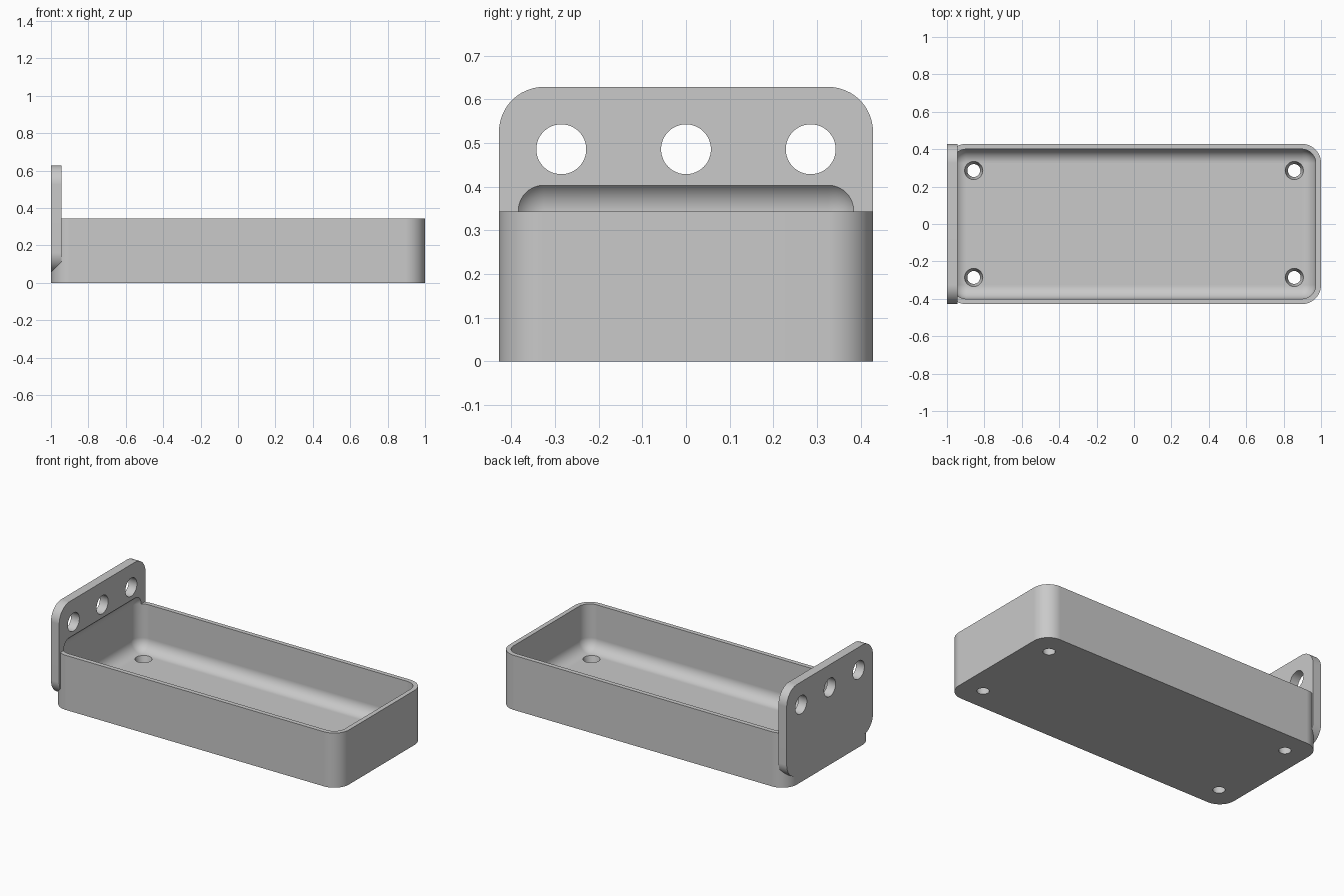
import bpy
import bmesh
from math import cos, sin, pi
from mathutils import Matrix, Vector

if "Cube" in bpy.data.objects:
    bpy.data.objects.remove(bpy.data.objects["Cube"], do_unlink=True)

# Main dimensions
MM = 2 / 70
HALF_Y = 15 * MM
CORNER = 3.6 * MM
WALL = MM
TRAY_TOP = 12 * MM
PLATE_BOTTOM, PLATE_TOP = 2 * MM, 22 * MM
PLATE_THICK = 2 * MM
FLOOR = 2 * MM
STEPS = 12


def make_object(name, bm):
    bmesh.ops.recalc_face_normals(bm, faces=bm.faces)
    mesh = bpy.data.meshes.new(name)
    bm.to_mesh(mesh)
    bm.free()
    obj = bpy.data.objects.new(name, mesh)
    bpy.context.collection.objects.link(obj)
    return obj


def rounded_prism(name, low, high, radius, place, depth):
    """Extrude a rounded rectangle; place maps its (u, v) to 3D."""
    bm = bmesh.new()
    corners = [(high[0] - radius, high[1] - radius), (low[0] + radius, high[1] - radius),
               (low[0] + radius, low[1] + radius), (high[0] - radius, low[1] + radius)]
    verts = []
    for quarter, (u, v) in enumerate(corners):
        for i in range(STEPS + 1):
            a = (quarter + i / STEPS) * pi / 2
            verts.append(bm.verts.new(place(u + radius * cos(a), v + radius * sin(a))))
    face = bm.faces.new(verts)
    extruded = bmesh.ops.extrude_face_region(bm, geom=[face])["geom"]
    bmesh.ops.translate(bm, vec=depth, verts=[g for g in extruded if isinstance(g, bmesh.types.BMVert)])
    return make_object(name, bm)


def rounded_box(name, low, high, radius):
    bm = bmesh.new()
    bmesh.ops.create_cube(bm, size=1)
    bmesh.ops.scale(bm, vec=high - low, verts=bm.verts)
    bmesh.ops.translate(bm, vec=(low + high) / 2, verts=bm.verts)
    bmesh.ops.bevel(bm, geom=list(bm.edges), offset=radius, segments=STEPS,
                    profile=0.5, affect='EDGES')
    return make_object(name, bm)


def round_cutter(name, bottom_radius, top_radius, depth, matrix):
    bm = bmesh.new()
    bmesh.ops.create_cone(bm, cap_ends=True, segments=48, radius1=bottom_radius,
                          radius2=top_radius, depth=depth, matrix=matrix)
    return make_object(name, bm)


def combine(target, tool, operation):
    mod = target.modifiers.new(operation.lower(), 'BOOLEAN')
    mod.operation, mod.solver, mod.object = operation, 'EXACT', tool
    bpy.context.view_layer.objects.active = target
    bpy.ops.object.modifier_apply(modifier=mod.name)
    bpy.data.objects.remove(tool, do_unlink=True)


# Tray block and upright mounting plate
tray = rounded_prism("mounting_tray", (-1, -HALF_Y), (1, HALF_Y), CORNER,
                     lambda u, v: (u, v, 0), (0, 0, TRAY_TOP))
plate = rounded_prism("mounting_plate", (-HALF_Y, PLATE_BOTTOM), (HALF_Y, PLATE_TOP), CORNER,
                      lambda u, v: (-1, u, v), (PLATE_THICK, 0, 0))
combine(tray, plate, 'UNION')

# Soft-edged cavity, which also bites a shallow recess into the plate
cavity = rounded_box("cavity_cutter", Vector((-1 + WALL, -HALF_Y + WALL, FLOOR)),
                     Vector((1 - WALL, HALF_Y - WALL, 0.419)), CORNER - WALL)
combine(tray, cavity, 'DIFFERENCE')

# Three holes through the plate
for y in (-10 * MM, 0, 10 * MM):
    spot = Matrix.Translation((-1 + PLATE_THICK / 2, y, 17 * MM)) @ Matrix.Rotation(pi / 2, 4, 'Y')
    combine(tray, round_cutter("plate_hole_cutter", 2 * MM, 2 * MM, 4 * MM, spot), 'DIFFERENCE')

# Four tapered screw holes through the floor
for x in (-30 * MM, 30 * MM):
    for y in (-10 * MM, 10 * MM):
        spot = Matrix.Translation((x, y, FLOOR / 2))
        combine(tray, round_cutter("floor_hole_cutter", 0.95 * MM, 1.95 * MM, 4 * MM, spot), 'DIFFERENCE')

# Grey finish
grey = bpy.data.materials.new("light_grey")
grey.use_nodes = True
colour = (0.585, 0.585, 0.585, 1)
grey.diffuse_color = colour
grey.node_tree.nodes["Principled BSDF"].inputs["Base Color"].default_value = colour
tray.data.materials.clear()
tray.data.materials.append(grey)
for poly in tray.data.polygons:
    poly.material_index = 0

# Smooth fillets with crisp edges
bpy.ops.object.select_all(action='DESELECT')
tray.select_set(True)
bpy.context.view_layer.objects.active = tray
bpy.ops.object.shade_smooth_by_angle(angle=pi / 6)
weighted = tray.modifiers.new("weighted_normals", 'WEIGHTED_NORMAL')
weighted.keep_sharp = True
